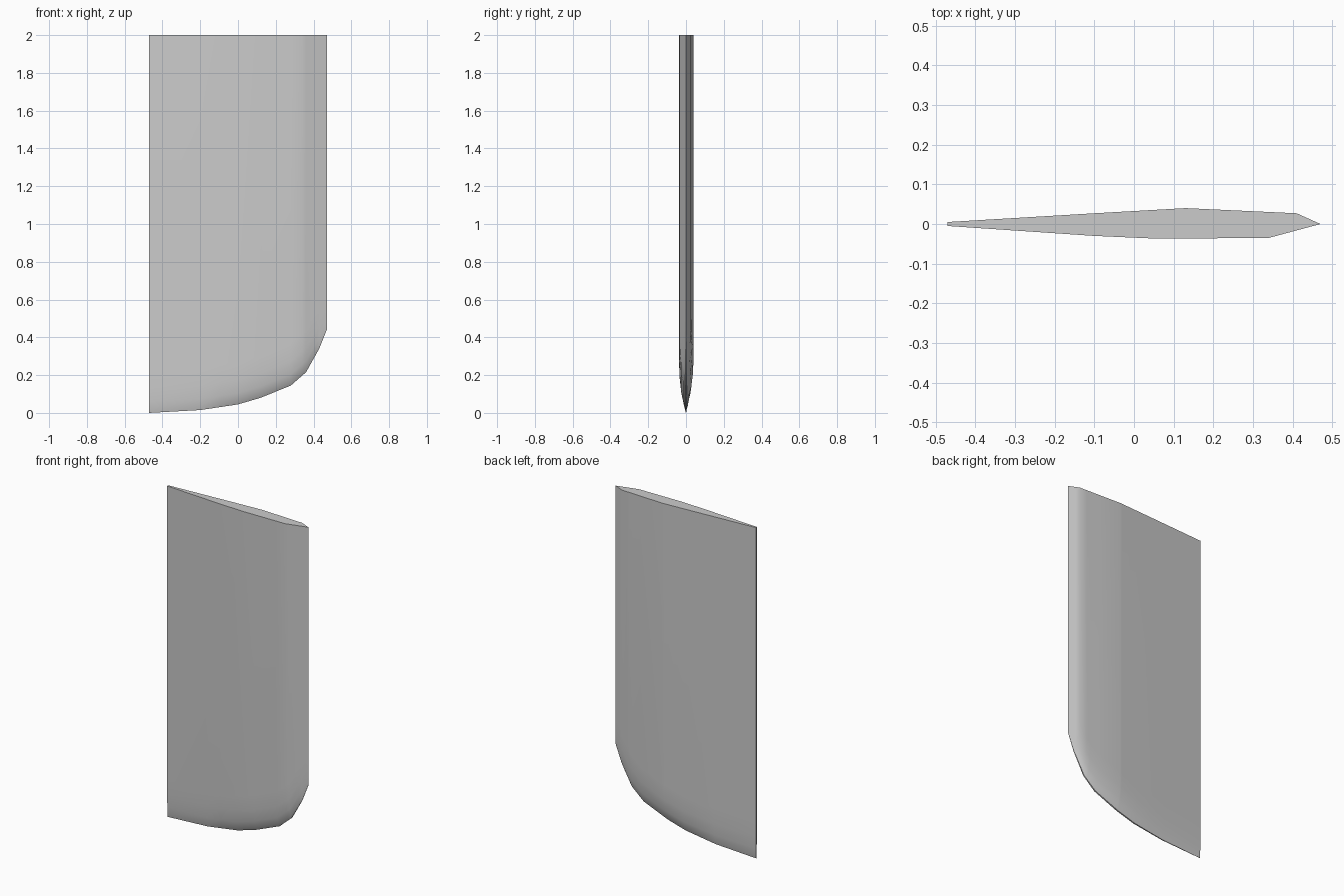
import bpy, bmesh
from math import radians

cube = bpy.data.objects.get("Cube")
if cube:
    bpy.data.objects.remove(cube)

grey = bpy.data.materials.new("light_grey")
grey.use_nodes = True
colour = (0.6, 0.6, 0.6, 1)
grey.diffuse_color = colour
grey.node_tree.nodes["Principled BSDF"].inputs["Base Color"].default_value = colour

# Foil section, front and back faces, and the curved lower tip
FRONT = [(-0.47, -0.005), (-0.1, -0.03), (0.06, -0.037), (0.34, -0.035), (0.47, 0)]
BACK = [(-0.47, 0.005), (-0.1, 0.027), (0.13, 0.04), (0.41, 0.027), (0.47, 0)]
TIP = [(-0.47, 0), (-0.2, 0.015), (0, 0.045), (0.12, 0.08), (0.28, 0.145),
       (0.36, 0.215), (0.43, 0.34), (0.47, 0.44)]
# Height above the tip edge and share of full thickness there
TAPER = [(0, 0.12), (0.02, 0.42), (0.06, 0.72), (0.13, 0.93), (0.22, 1)]
COLUMNS = sorted({x for line in (FRONT, BACK, TIP) for x, _ in line})


def along(line, x):
    for (x0, a), (x1, b) in zip(line, line[1:]):
        if x <= x1:
            return a + (b - a) * (x - x0) / (x1 - x0)
    return line[-1][1]


# Closed ring of section points: along the front, back along the rear
ring = [(x, along(FRONT, x)) for x in COLUMNS]
ring += [(x, along(BACK, x)) for x in reversed(COLUMNS[:-1])]

bm = bmesh.new()
rows = []
for rise, share in TAPER:
    rows.append([bm.verts.new((x, y * share, along(TIP, x) + rise)) for x, y in ring])
rows.append([bm.verts.new((x, y, 2)) for x, y in ring])

# Side skin
count = len(ring)
for low, high in zip(rows, rows[1:]):
    for i in range(count):
        j = (i + 1) % count
        bm.faces.new((low[i], low[j], high[j], high[i]))

# Flat top and narrow underside
bm.faces.new(rows[-1])
low = rows[0]
for i in range(len(COLUMNS) - 1):
    quad = [low[i], low[i + 1], low[-2 - i], low[-1 - i]]
    bm.faces.new(list(dict.fromkeys(quad)))
bmesh.ops.recalc_face_normals(bm, faces=bm.faces)

mesh = bpy.data.meshes.new("foil_blade")
bm.to_mesh(mesh)
bm.free()
mesh.materials.append(grey)
blade = bpy.data.objects.new("foil_blade", mesh)
bpy.context.collection.objects.link(blade)
bpy.context.view_layer.objects.active = blade
blade.select_set(True)
bpy.ops.object.shade_smooth_by_angle(angle=radians(35))
